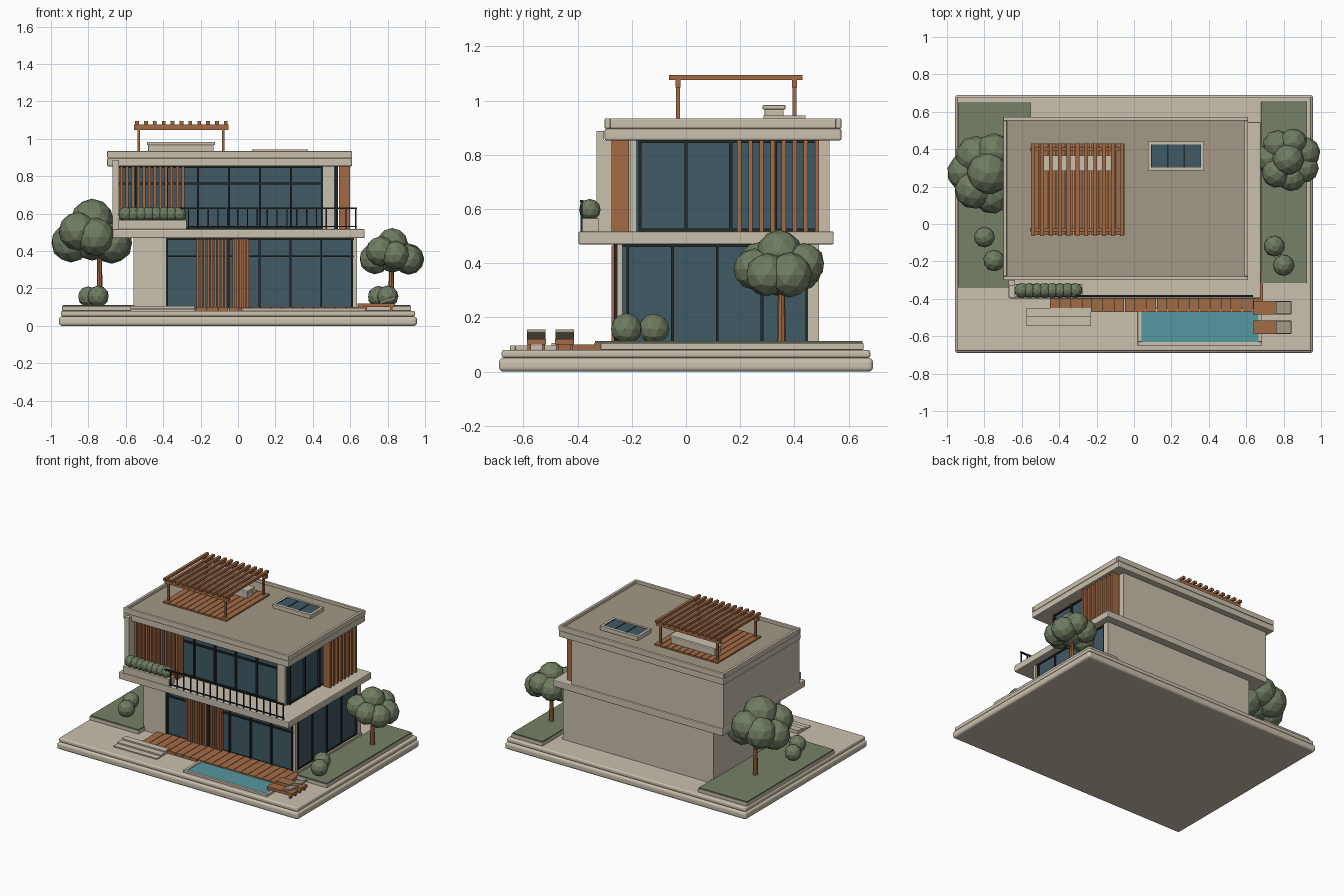
import bpy, bmesh, math, random
from mathutils import Matrix, Vector

random.seed(4)
if "Cube" in bpy.data.objects:
    bpy.data.objects.remove(bpy.data.objects["Cube"])


def material(name, red, green, blue):
    mat = bpy.data.materials.new(name)
    mat.use_nodes = True
    colour = (red, green, blue, 1)
    mat.diffuse_color = colour
    shader = next(n for n in mat.node_tree.nodes if n.type == 'BSDF_PRINCIPLED')
    shader.inputs["Base Color"].default_value = colour
    shader.inputs["Roughness"].default_value = 0.8
    return mat


cream = material("cream render", .59, .53, .42)
taupe = material("taupe roof", .36, .315, .235)
wood = material("warm wood", .36, .145, .06)
glass = material("blue glass", .05, .10, .13)
metal = material("dark metal", .018, .021, .022)
leaf = material("leaf green", .16, .205, .12)
grass = material("lawn green", .18, .22, .135)
water = material("pool water", .09, .31, .35)


def finish(bm, name, mat, bevel=0, segments=2):
    mesh = bpy.data.meshes.new(name)
    bm.to_mesh(mesh)
    bm.free()
    mesh.materials.append(mat)
    obj = bpy.data.objects.new(name, mesh)
    bpy.context.collection.objects.link(obj)
    if bevel:
        mod = obj.modifiers.new("soft edges", 'BEVEL')
        mod.width, mod.segments = bevel, segments
    return obj


def boxes(name, mat, bounds, bevel=0, segments=2):
    """Build boxes given as x range, y range, z range."""
    bm = bmesh.new()
    for xs, ys, zs in bounds:
        spans = (xs, ys, zs)
        centre = Vector([(a + b) / 2 for a, b in spans])
        size = [b - a for a, b in spans]
        matrix = Matrix.Translation(centre) @ Matrix.Diagonal((*size, 1))
        bmesh.ops.create_cube(bm, size=1, matrix=matrix)
    return finish(bm, name, mat, bevel, segments)


def spread(start, end, count):
    return [start + (end - start) * i / (count - 1) for i in range(count)]


def around(centre, width):
    return (centre - width / 2, centre + width / 2)


def frame(xs, ys, zs, wall):
    """Four bounds forming a rectangular rim."""
    (x0, x1), (y0, y1) = xs, ys
    inner = (y0 + wall, y1 - wall)
    return [(xs, (y0, y0 + wall), zs), (xs, (y1 - wall, y1), zs),
            ((x0, x0 + wall), inner, zs), ((x1 - wall, x1), inner, zs)]


def blobs(name, items, detail=2):
    bm = bmesh.new()
    for centre, radius in items:
        turn = Matrix.Rotation(random.uniform(0, math.tau), 4, 'Z')
        bmesh.ops.create_icosphere(bm, subdivisions=detail, radius=radius,
                                   matrix=Matrix.Translation(centre) @ turn)
    return finish(bm, name, leaf)


# Plot and lawns
boxes("base_slab", cream, [((-.957, .957), (-.69, .69), (0, .05))], .016, 3)
boxes("paving_slab", cream, [((-.947, .947), (-.68, .68), (.05, .08))], .01, 3)
lawns = {"left": ((-.94, -.55), (-.34, .65)), "right": ((.68, .925), (-.315, .655))}
for side, (xs, ys) in lawns.items():
    boxes(side + "_lawn_curb", cream, [(xs, ys, (.08, .105))], .003)
    inset = [(a + .004, b - .004) for a, b in (xs, ys)]
    boxes(side + "_lawn", grass, [(*inset, (.1, .112))])

# Ground floor
boxes("foundation", cream, [((-.57, .64), (-.27, .49), (.08, .092))])
boxes("ground_glazing", glass, [((-.4, .62), (-.25, .46), (.09, .47))])
boxes("ground_walls", cream, [((-.56, -.385), (-.27, .46), (.09, .47)),
                              ((-.56, .632), (.45, .49), (.09, .47)),
                              ((.615, .635), (-.255, -.235), (.09, .47))])
high = (.09, .47)
bars = [(around(x, .01), (-.265, -.24), high) for x in spread(-.38, .61, 7)]
bars += [((.61, .63), around(y, .01), high) for y in spread(-.215, .445, 5)]
bars += [((-.385, .62), (-.262, -.24), around(z, .01)) for z in (.095, .372, .465)]
bars += [((.61, .628), (-.25, .45), around(z, .01)) for z in (.095, .465)]
boxes("ground_window_frames", metal, bars)
boxes("entrance_screen", wood,
      [(around(x, .013), (-.275, -.25), (.092, .465)) for x in spread(-.215, -.065, 9)]
      + [(around(x, .013), (-.275, -.25), (.092, .465)) for x in spread(-.022, .052, 5)])
boxes("entrance_door", wood, [((-.03, .06), (-.266, -.25), (.092, .465))])

# Balcony slab and upper floor
boxes("balcony_slab", cream, [((-.67, .677), (-.397, .545), (.469, .517))], .006)
boxes("upper_glazing", glass, [((-.64, .52), (-.185, .5), (.515, .855))])
boxes("upper_walls", cream, [((-.67, -.635), (-.33, .53), (.515, .855)),
                             ((-.67, -.635), (-.33, -.302), (.855, .888)),
                             ((-.64, .535), (.49, .53), (.515, .855)),
                             ((.455, .515), (-.205, -.17), (.515, .855))])
high = (.515, .853)
bars = [(around(x, .01), (-.2, -.17), high) for x in spread(-.545, .45, 7)]
bars += [((.51, .535), around(y, .012), high) for y in (-.17, 0, .165, .33, .485)]
bars += [((-.635, .455), (-.197, -.17), around(z, .01)) for z in (.522, .762, .848)]
bars += [((.51, .53), (-.17, .49), around(z, .01)) for z in (.522, .848)]
boxes("upper_window_frames", metal, bars)
boxes("front_sun_slats", wood,
      [(around(x, .016), (-.275, -.21), high) for x in spread(-.622, -.295, 12)])
boxes("side_sun_slats", wood,
      [((.54, .598), around(y, .016), high) for y in spread(.197, .483, 8)])

# Balcony railing
posts = [(around(x, .007), around(-.385, .007), (.515, .628)) for x in spread(-.265, .63, 18)]
rails = [((-.31, .635), around(-.385, .012), around(.628, .009)),
         ((-.27, .635), around(-.385, .007), around(.532, .006))]
boxes("balcony_railing", metal, posts + rails)

# Balcony planter
boxes("balcony_planter", cream, [((-.64, -.275), (-.39, -.322), (.515, .566))], .003)
blobs("planter_shrubs", [((x, -.355, .597), .04) for x in spread(-.6, -.315, 8)])

# Roof
plan = ((-.7, .61), (-.3, .573))
boxes("roof_slab", cream, [(*plan, (.853, .897))], .006)
boxes("roof_parapet", cream, frame(*plan, (.897, .934), .02), .004)
boxes("roof_surface", taupe, [((-.685, .595), (-.285, .558), (.89, .915))])

# Skylight
boxes("skylight_curb", cream, [((.075, .375), (.285, .44), (.914, .937))], .003)
boxes("skylight_rim", cream, frame((.075, .375), (.285, .44), (.93, .944), .016))
boxes("skylight_glass", glass, [((.09, .36), (.3, .425), (.935, .941))])
boxes("skylight_bars", metal,
      [(around(x, .007), (.3, .425), (.935, .944)) for x in spread(.092, .358, 4)])

# Roof terrace and pergola
boxes("terrace_boards", wood,
      [(around(x, .042), (-.06, .43), (.914, .926)) for x in spread(-.53, -.072, 11)])
boxes("terrace_bench", cream, [((-.48, -.13), (.29, .36), (.92, .967)),
                               ((-.487, -.123), (.283, .367), (.967, .983))], .003)
boxes("pergola_posts", wood, [(around(x, .014), around(y, .014), (.915, 1.055))
                              for x in (-.53, -.078) for y in (-.03, .4)])
boxes("pergola_beams", wood, [((-.556, -.05), around(y, .018), (1.048, 1.076))
                              for y in (-.03, .4)])
boxes("pergola_slats", wood, [(around(x, .02), (-.063, .43), (1.076, 1.094))
                              for x in spread(-.54, -.065, 11)])

# Front terrace, steps and pool
boxes("deck_boards", wood,
      [(around(x, .054), (-.47, -.262), (.08, .1)) for x in spread(-.422, .663, 20)])
boxes("garden_steps", cream, [((-.575, -.23), (front, -.45), (.08, top))
                              for front, top in ((-.59, .087), (-.545, .096), (-.497, .105))])
boxes("pool_coping", cream, frame((.02, .685), (-.65, -.45), (.08, .096), .02), .002)
boxes("pool_water", water, [((.035, .67), (-.635, -.471), (.078, .091))])

# Sun loungers
for index, y in enumerate((-.448, -.552)):
    tag = ("back", "front")[index]
    legs = [(around(x, .014), around(y + s * .026, .012), (.08, .105))
            for x in (.66, .82) for s in (-1, 1)]
    boxes(tag + "_lounger_seat", wood, [((.64, .84), around(y, .07), (.1, .12))] + legs)
    rest = boxes(tag + "_lounger_headrest", taupe, [((0, .085), around(0, .068), (0, .012))])
    rest.location = (.762, y, .118)
    rest.rotation_euler.y = -math.radians(18)


# Trees and garden shrubs
def tree(name, trunk, centre, ring, radius, rise):
    bm = bmesh.new()
    bottom = .1
    height = centre[2] - bottom
    bmesh.ops.create_cone(bm, cap_ends=True, segments=8, radius1=.017, radius2=.011,
                          depth=height,
                          matrix=Matrix.Translation((*trunk, bottom + height / 2)))
    finish(bm, name + "_trunk", wood)
    items = [(Vector(centre), radius * 1.1),
             (Vector(centre) + Vector((0, 0, rise)), radius)]
    for i in range(7):
        angle = math.tau * i / 7 + .4
        lift = (-.35, .35, 0)[i % 3] * rise
        offset = Vector((math.cos(angle) * ring, math.sin(angle) * ring, lift))
        items.append((Vector(centre) + offset, radius * random.uniform(.88, 1)))
    blobs(name + "_foliage", items)


tree("left_tree", (-.74, .27), (-.78, .27, .475), .115, .115, .09)
tree("right_tree", (.82, .352), (.825, .345, .378), .095, .085, .06)
blobs("left_shrubs", [((-.8, -.07, .155), .056), ((-.748, -.195, .157), .058)])
blobs("right_shrubs", [((.75, -.118, .157), .057), ((.8, -.22, .158), .058)])
